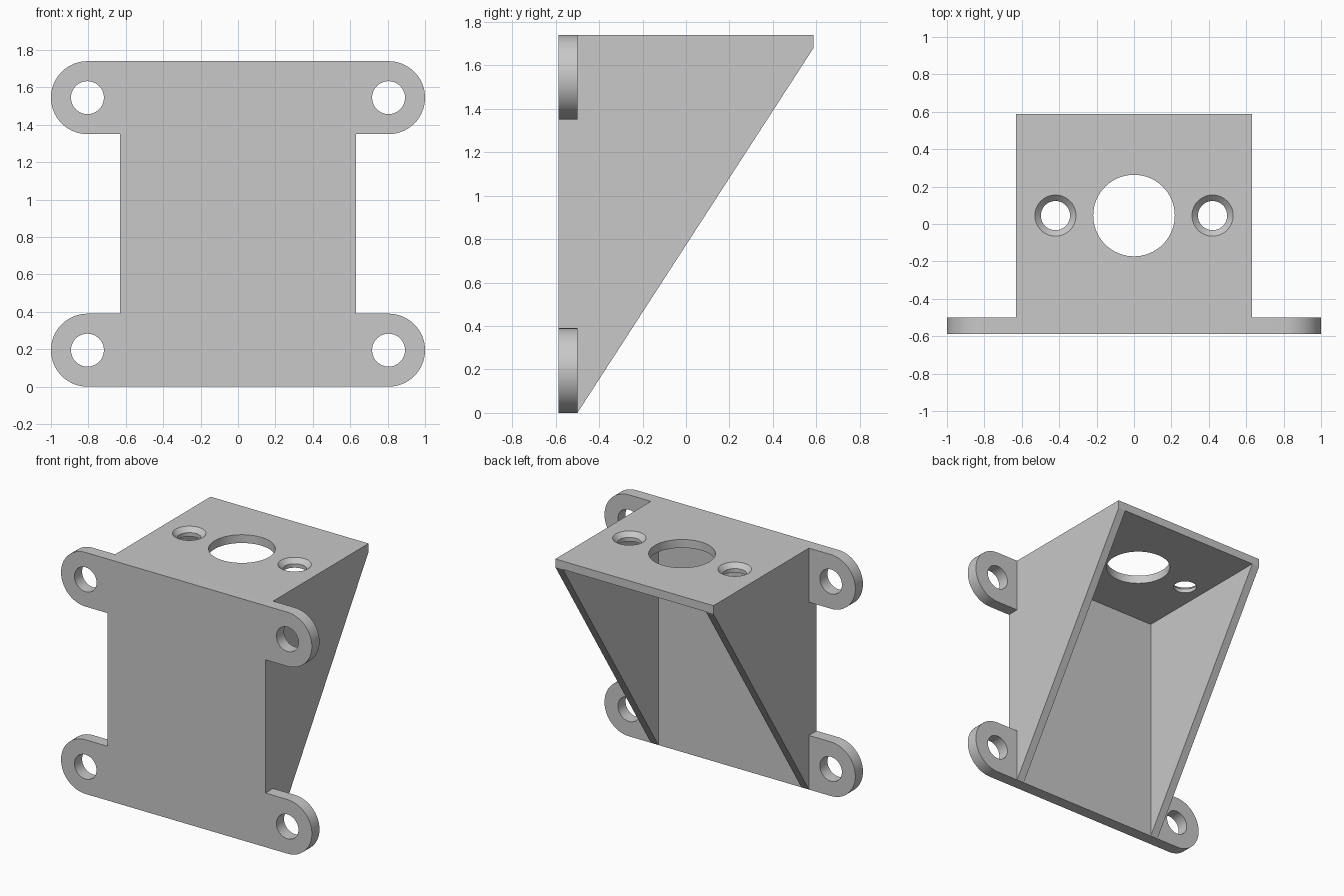
import bpy
import bmesh
from math import cos, sin, pi
from mathutils import Matrix, Vector

cube = bpy.data.objects.get("Cube")
if cube:
    bpy.data.objects.remove(cube)

# Overall sizes
FRONT, PLATE_BACK, BACK = -0.587, -0.50, 0.587
HEIGHT, HALF_BODY, WALL = 1.74, 0.63, 0.06
TAB_R, TAB_X = 0.195, 0.805
HOLE_Y = 0.045

grey = bpy.data.materials.new("plain grey")
grey.use_nodes = True
colour = (0.58, 0.58, 0.58, 1)
grey.diffuse_color = colour
grey.node_tree.nodes["Principled BSDF"].inputs["Base Color"].default_value = colour


def finish(name, bm):
    bmesh.ops.recalc_face_normals(bm, faces=bm.faces)
    mesh = bpy.data.meshes.new(name)
    bm.to_mesh(mesh)
    bm.free()
    mesh.materials.append(grey)
    obj = bpy.data.objects.new(name, mesh)
    bpy.context.collection.objects.link(obj)
    return obj


def prism(name, points, depth):
    """Extrude a planar outline along the depth vector."""
    bm = bmesh.new()
    face = bm.faces.new([bm.verts.new(p) for p in points])
    new = bmesh.ops.extrude_face_region(bm, geom=[face], use_keep_orig=True)["geom"]
    verts = [v for v in new if isinstance(v, bmesh.types.BMVert)]
    bmesh.ops.translate(bm, verts=verts, vec=Vector(depth))
    return finish(name, bm)


def revolve(name, profile, centre, turn=0, segments=64):
    """Solid of revolution from (radius, height) pairs, tilted about x."""
    bm = bmesh.new()
    rings = [[bm.verts.new((r * cos(2 * pi * i / segments), r * sin(2 * pi * i / segments), z))
              for i in range(segments)] for r, z in profile]
    for a, b in zip(rings, rings[1:]):
        for i in range(segments):
            j = (i + 1) % segments
            bm.faces.new((a[i], a[j], b[j], b[i]))
    bm.faces.new(rings[0])
    bm.faces.new(rings[-1])
    matrix = Matrix.Translation(centre) @ Matrix.Rotation(turn, 4, "X")
    bmesh.ops.transform(bm, matrix=matrix, verts=bm.verts)
    return finish(name, bm)


def combine(target, other, operation):
    """Apply a boolean and discard the second solid."""
    bpy.context.view_layer.objects.active = target
    mod = target.modifiers.new(operation, "BOOLEAN")
    mod.operation, mod.solver, mod.object = operation, "EXACT", other
    bpy.ops.object.modifier_apply(modifier=mod.name)
    bpy.data.objects.remove(other)


# Mounting plate with four rounded tabs: right half outline, then mirrored
def tab_arc(z):
    return [(TAB_X + TAB_R * cos(a), z + TAB_R * sin(a))
            for a in [-pi / 2 + pi * i / 32 for i in range(33)]]


half = tab_arc(TAB_R)
half += [(HALF_BODY, 2 * TAB_R), (HALF_BODY, HEIGHT - 2 * TAB_R)]
half += tab_arc(HEIGHT - TAB_R)
outline = half + [(-x, z) for x, z in reversed(half)]
bracket = prism("bracket", [(x, FRONT, z) for x, z in outline],
                (0, PLATE_BACK - FRONT, 0))

# Wedge housing, hollowed to leave two side walls and the top plate
lip = HEIGHT - WALL
housing = prism("housing", [(-HALF_BODY, y, z) for y, z in (
    (PLATE_BACK, 0), (BACK, lip), (BACK, HEIGHT), (PLATE_BACK, HEIGHT))],
    (2 * HALF_BODY, 0, 0))
inner = HALF_BODY - WALL
cavity = prism("cavity", [(-inner, y, z) for y, z in (
    (PLATE_BACK - 0.1, -0.1), (BACK + 0.1, -0.1), (BACK + 0.1, lip), (PLATE_BACK - 0.1, lip))],
    (2 * inner, 0, 0))
combine(housing, cavity, "DIFFERENCE")
combine(bracket, housing, "UNION")

# Tab holes, countersunk screw holes and the large central opening
for side in (-1, 1):
    for z in (TAB_R, HEIGHT - TAB_R):
        hole = revolve("tab_hole", [(0.088, -0.2), (0.088, 0.2)],
                       (side * TAB_X, PLATE_BACK, z), pi / 2)
        combine(bracket, hole, "DIFFERENCE")
    screw = revolve("screw_hole", [(0.078, -0.2), (0.078, -0.032), (0.11, 0), (0.11, 0.1)],
                    (side * 0.42, HOLE_Y, HEIGHT))
    combine(bracket, screw, "DIFFERENCE")
opening = revolve("central_opening", [(0.218, -0.2), (0.218, 0.2)], (0, HOLE_Y, HEIGHT))
combine(bracket, opening, "DIFFERENCE")

# Smooth the round parts and keep the edges crisp
bpy.ops.object.select_all(action="DESELECT")
bracket.select_set(True)
bpy.context.view_layer.objects.active = bracket
bpy.ops.object.shade_smooth_by_angle(angle=pi / 6)
